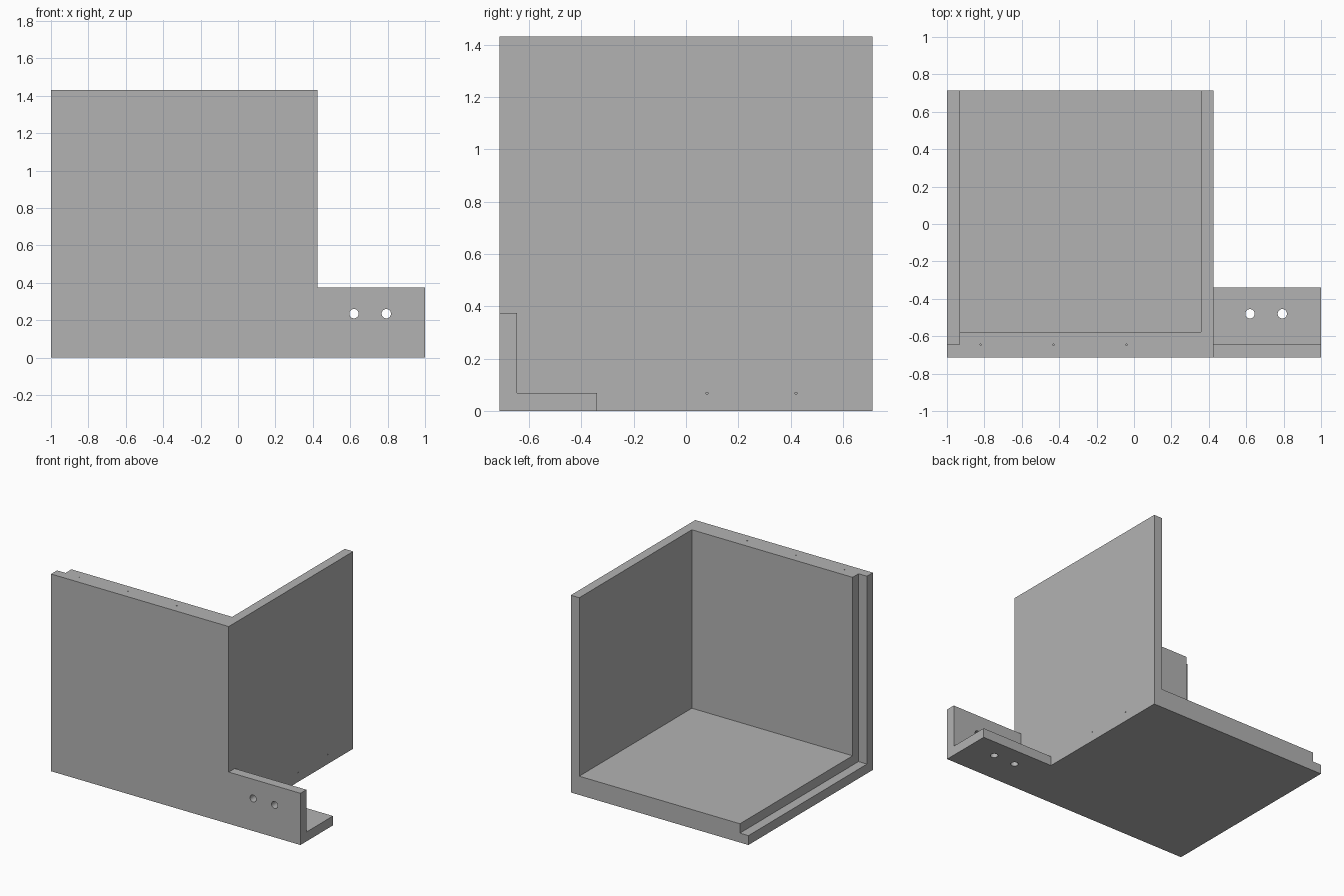
import bpy, bmesh
from mathutils import Matrix, Vector

if "Cube" in bpy.data.objects:
    bpy.data.objects.remove(bpy.data.objects["Cube"], do_unlink=True)

grey = bpy.data.materials.new("plain grey")
grey.use_nodes = True
GREY = (0.45, 0.45, 0.45, 1)
grey.diffuse_color = GREY
grey.node_tree.nodes["Principled BSDF"].inputs["Base Color"].default_value = GREY

# Main dimensions
LEFT, RIGHT, TAB_END = -1.0, 0.425, 1.0
FRONT, BACK, TOP = -0.713, 0.713, 1.43
T = 0.068            # single sheet thickness
AXES = {"x": (1, 2, 0), "y": (0, 2, 1), "z": (0, 1, 2)}


def add_object(name, bm):
    bmesh.ops.recalc_face_normals(bm, faces=bm.faces)
    mesh = bpy.data.meshes.new(name)
    bm.to_mesh(mesh)
    bm.free()
    mesh.materials.append(grey)
    obj = bpy.data.objects.new(name, mesh)
    bpy.context.collection.objects.link(obj)
    return obj


def prism(name, profile, axis, start, end):
    """Extrude a 2D profile along one axis."""
    a, b, c = AXES[axis]
    bm = bmesh.new()
    verts = []
    for u, v in profile:
        p = Vector()
        p[a], p[b], p[c] = u, v, start
        verts.append(bm.verts.new(p))
    face = bm.faces.new(verts)
    out = bmesh.ops.extrude_face_region(bm, geom=[face])
    shift = Vector()
    shift[c] = end - start
    moved = [g for g in out["geom"] if isinstance(g, bmesh.types.BMVert)]
    bmesh.ops.translate(bm, verts=moved, vec=shift)
    return add_object(name, bm)


def drill(target, name, holes, axis, radius, depth, sides):
    """Cut round holes centred on the given points."""
    turn = {"x": Matrix.Rotation(1.5708, 4, "Y"),
            "y": Matrix.Rotation(1.5708, 4, "X"),
            "z": Matrix.Identity(4)}[axis]
    bm = bmesh.new()
    for p in holes:
        bmesh.ops.create_cone(bm, cap_ends=True, segments=sides, radius1=radius,
                              radius2=radius, depth=depth,
                              matrix=Matrix.Translation(p) @ turn)
    cutter = add_object(name, bm)
    cutter.hide_render = True
    cutter.hide_set(True)
    cutter.display_type = "WIRE"
    mod = target.modifiers.new(name, "BOOLEAN")
    mod.operation = "DIFFERENCE"
    mod.solver = "EXACT"
    mod.object = cutter


# Front and side walls, with a rebate on the open edge
inner = RIGHT - T
step = LEFT + T
walls = prism("corner_walls", [
    (LEFT, FRONT), (RIGHT, FRONT), (RIGHT, BACK), (inner, BACK),
    (inner, FRONT + 2 * T), (step, FRONT + 2 * T),
    (step, FRONT + T), (LEFT, FRONT + T)], "z", 0, TOP)

# Floor and its lower rebate ledge
prism("floor", [(step, 0), (inner, 0), (inner, 2 * T), (step, 2 * T)],
      "y", FRONT + 2 * T, BACK)
prism("floor_ledge", [(LEFT, 0), (step, 0), (step, T), (LEFT, T)],
      "y", FRONT + T, BACK)

# Angle bracket beside the box
bracket = prism("mounting_bracket", [
    (FRONT, 0), (-0.34, 0), (-0.34, T), (FRONT + T, T),
    (FRONT + T, 0.375), (FRONT, 0.375)], "x", RIGHT, TAB_END)

# Screw holes through both bracket plates
hole_x = (0.62, 0.793)
drill(bracket, "upright_hole_cutter",
      [Vector((x, FRONT + T / 2, 0.235)) for x in hole_x], "y", 0.025, 0.1, 32)
drill(bracket, "base_hole_cutter",
      [Vector((x, -0.48, T / 2)) for x in hole_x], "z", 0.025, 0.1, 32)

# Fine pin holes in the wall edges
drill(walls, "top_pin_cutter",
      [Vector((x, FRONT + T, TOP)) for x in (-0.04, -0.43, -0.82)],
      "z", 0.004, 0.06, 8)
drill(walls, "side_pin_cutter",
      [Vector((RIGHT, y, T)) for y in (0.08, 0.42)], "x", 0.004, 0.06, 8)
